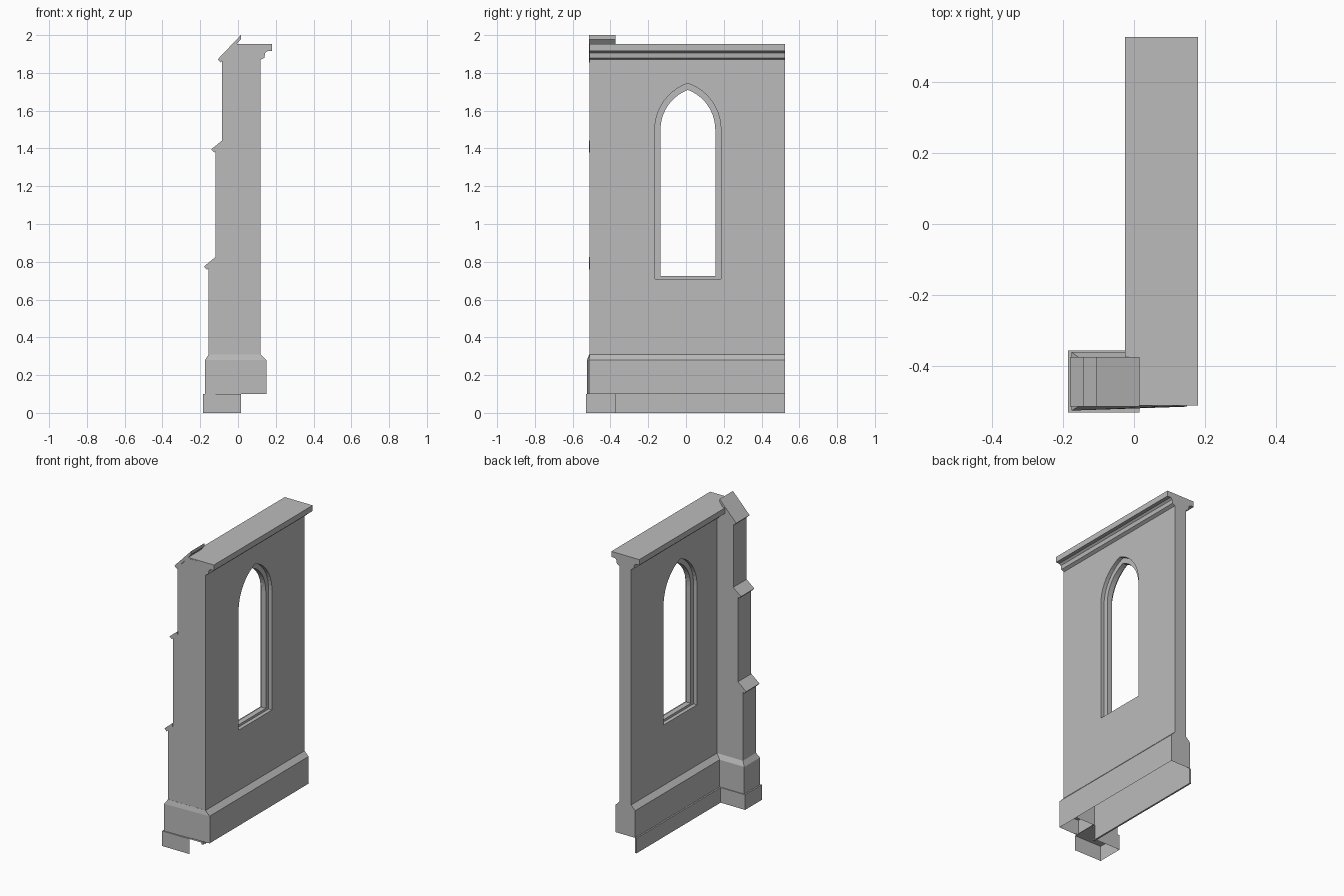
import bpy, bmesh, math
from mathutils import Vector

cube = bpy.data.objects.get("Cube")
if cube:
    bpy.data.objects.remove(cube, do_unlink=True)

stone = bpy.data.materials.new("grey_stone")
stone.use_nodes = True
GREY = (0.5, 0.5, 0.5, 1)
stone.diffuse_color = GREY
stone.node_tree.nodes["Principled BSDF"].inputs["Base Color"].default_value = GREY


def make(name, bm, drop=()):
    """Finish a bmesh as an object, leaving out faces that point along drop."""
    bmesh.ops.recalc_face_normals(bm, faces=bm.faces)
    bm.normal_update()
    gone = [f for f in bm.faces if any(f.normal.dot(Vector(d)) > 0.99 for d in drop)]
    bmesh.ops.delete(bm, geom=gone, context='FACES')
    me = bpy.data.meshes.new(name)
    bm.to_mesh(me)
    bm.free()
    me.materials.append(stone)
    ob = bpy.data.objects.new(name, me)
    bpy.context.collection.objects.link(ob)
    return ob


def prism(points, push):
    """Extrude a closed outline along a vector."""
    bm = bmesh.new()
    face = bm.faces.new([bm.verts.new(p) for p in points])
    ext = bmesh.ops.extrude_face_region(bm, geom=[face], use_keep_orig=True)
    bmesh.ops.translate(bm, vec=push, verts=[v for v in ext["geom"] if isinstance(v, bmesh.types.BMVert)])
    return bm


def along_y(outline, y0, y1):
    return prism([(x, y0, z) for x, z in outline], (0, y1 - y0, 0))


def box(x0, x1, y0, y1, z0, z1):
    return along_y([(x0, z0), (x1, z0), (x1, z1), (x0, z1)], y0, y1)


# Wall with plinth and cornice, the same moulding on both sides
MID = 0.0775
FRONT, BACK = -0.51, 0.525
half = [(0.0725, 0.10), (0.0725, 0.28), (0.0425, 0.31), (0.0425, 1.87),
        (0.062, 1.88), (0.066, 1.905), (0.078, 1.915), (0.1025, 1.915), (0.1025, 1.952)]
outline = [(MID + d, z) for d, z in half] + [(MID - d, z) for d, z in reversed(half)]
wall = make("wall", along_y(outline, FRONT, BACK))


# Pointed window, with a wider recess on each face
def arch(x, w, sill, spring, apex, cy=0.01, steps=10):
    h = apex - spring
    r = (w * w + h * h) / (2 * w)
    top = math.asin(h / r)
    arc = [(w - r + r * math.cos(top * i / steps), spring + r * math.sin(top * i / steps))
           for i in range(steps + 1)]
    pts = [(w, sill)] + arc
    pts += [(-y, z) for y, z in reversed(pts[:-1])]
    return [(x, cy + y, z) for y, z in pts]


cuts = [("window_cut", 0.145, 0.725, 1.71, -0.1, 0.3),
        ("right_recess_cut", 0.175, 0.71, 1.745, 0.095, 0.3),
        ("left_recess_cut", 0.175, 0.71, 1.745, -0.1, 0.06)]
for name, w, sill, apex, x0, x1 in cuts:
    cutter = make(name, prism(arch(x0, w, sill, 1.50, apex), (x1 - x0, 0, 0)))
    mod = wall.modifiers.new(name, 'BOOLEAN')
    mod.operation = 'DIFFERENCE'
    mod.solver = 'EXACT'
    mod.object = cutter
    bpy.context.view_layer.objects.active = wall
    bpy.ops.object.modifier_apply(modifier=name)
    bpy.data.objects.remove(cutter, do_unlink=True)

# The wall is open underneath
bm = bmesh.new()
bm.from_mesh(wall.data)
under = [f for f in bm.faces if f.normal.z < -0.9 and f.calc_center_median().z < 0.15]
bmesh.ops.delete(bm, geom=under, context='FACES')
bm.to_mesh(wall.data)
bm.free()

# Foundation strip below the left side of the wall
make("foundation_strip", box(-0.005, 0.006, -0.375, BACK, 0, 0.10))

# Buttress shaft, stepping back as it rises
B0, B1 = FRONT - 0.001, -0.375
shaft = [(0.05, 0.2), (-0.155, 0.2), (-0.155, 0.785), (-0.12, 0.815), (-0.12, 1.405),
         (-0.085, 1.435), (-0.085, 1.875), (-0.02, 1.945), (0.05, 1.945)]
make("buttress_shaft", along_y(shaft, B0, B1))

# Sloping weathering slabs
for name, low, high in [("lower_slab", (-0.18, 0.775), (-0.12, 0.825)),
                        ("middle_slab", (-0.142, 1.395), (-0.083, 1.443)),
                        ("top_slab", (-0.107, 1.872), (0.015, 2.0))]:
    slab = [low, high, (high[0], high[1] - 0.022), (low[0] + 0.016, low[1] - 0.016)]
    make(name, along_y(slab, B0 - 0.002, B1 + 0.002))


# Splayed plinth round the buttress and across the wall end
def ring(bm, x0, x1, y0, y_end, y1, z):
    return [bm.verts.new(p) for p in [(x0, y0, z), (x1, y_end, z), (x1, y1, z), (x0, y1, z)]]


bm = bmesh.new()
rings = [ring(bm, -0.175, 0.149, -0.524, -0.513, -0.36, 0.10),
         ring(bm, -0.175, 0.149, -0.524, -0.513, -0.36, 0.28),
         ring(bm, -0.155, 0.119, -0.512, -0.511, -0.375, 0.31)]
for a, b in zip(rings, rings[1:]):
    for i in range(4):
        j = (i + 1) % 4
        bm.faces.new([a[i], a[j], b[j], b[i]])
bm.faces.new(rings[-1])
bm.faces.new(rings[0][::-1])
make("buttress_plinth", bm, drop=[(0, 0, -1)])

# Foot of the buttress, open underneath and towards the right
make("buttress_foot", box(-0.185, 0.015, -0.53, -0.355, 0, 0.10), drop=[(0, 0, -1), (1, 0, 0)])
